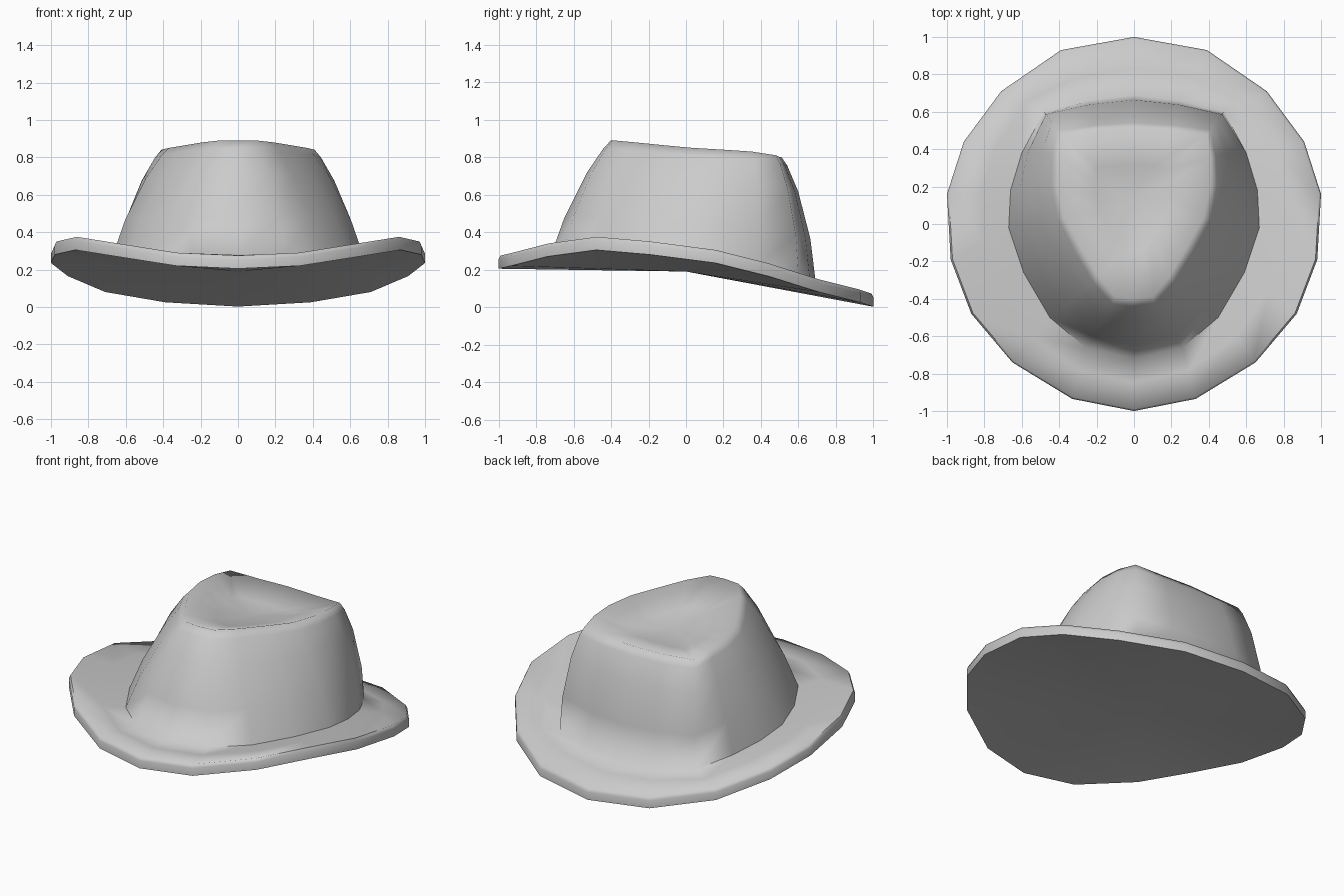
import bpy, bmesh
from mathutils import Vector

if "Cube" in bpy.data.objects:
    bpy.data.objects.remove(bpy.data.objects["Cube"])

# Half outlines (front to back, +x side), mirrored below into full rings
BRIM = [(0, -1, .275), (.33, -.935, .29), (.65, -.74, .34), (.87, -.48, .375),
        (.98, -.19, .35), (1, .16, .305), (.91, .44, .235), (.71, .71, .15),
        (.39, .93, .095), (0, 1, .072)]
BASE = [(0, -.72, .28), (.26, -.66, .28), (.45, -.50, .285), (.59, -.26, .285),
        (.67, -.02, .275), (.66, .18, .25), (.60, .38, .215), (.48, .60, .17),
        (.24, .66, .155), (0, .69, .15)]
RIM = [(0, -.40, .89), (.10, -.39, .89), (.19, -.28, .88), (.28, -.13, .865),
       (.37, .03, .85), (.41, .20, .84), (.41, .35, .83), (.39, .48, .81),
       (.20, .50, .80), (0, .51, .80)]


def full(half):
    pts = [Vector(p) for p in half]
    return pts + [Vector((-p.x, p.y, p.z)) for p in pts[-2:0:-1]]


def blend(a, b, t, bulge=0):
    out = []
    for p, q in zip(a, b):
        r = p.lerp(q, t)
        out.append(r + Vector((r.x, r.y, 0)).normalized() * bulge)
    return out


brim, base, rim = full(BRIM), full(BASE), full(RIM)
under = [p - Vector((0, 0, .07)) for p in brim]
edge = [Vector((p.x * .99, p.y * .99, p.z)) for p in brim]

# Crown dent: rim shrunk towards a low point
low = Vector((0, .12, .76))
dent = [low.lerp(p, .5) - Vector((0, 0, .025)) for p in rim]

rings = [under, blend(under, brim, .7), edge, blend(brim, base, .55), base,
         blend(base, rim, .33, .033), blend(base, rim, .72, .038),
         blend(base, rim, .93, .018), rim, dent]

# Hat skin: bridge every ring, then fan the underside and the dent
bm = bmesh.new()
loops = [[bm.verts.new(p) for p in ring] for ring in rings]
n = len(brim)
for a, b in zip(loops, loops[1:]):
    for i in range(n):
        j = (i + 1) % n
        bm.faces.new((a[i], a[j], b[j], b[i]))
for loop, tip in ((loops[0], (0, 0, .19)), (loops[-1], low)):
    c = bm.verts.new(tip)
    for i in range(n):
        bm.faces.new((loop[i], loop[(i + 1) % n], c))
bmesh.ops.recalc_face_normals(bm, faces=bm.faces)

mesh = bpy.data.meshes.new("hat")
bm.to_mesh(mesh)
bm.free()
hat = bpy.data.objects.new("hat", mesh)
bpy.context.collection.objects.link(hat)
bpy.context.view_layer.objects.active = hat
hat.select_set(True)
bpy.ops.object.shade_smooth_by_angle(angle=1.3)
